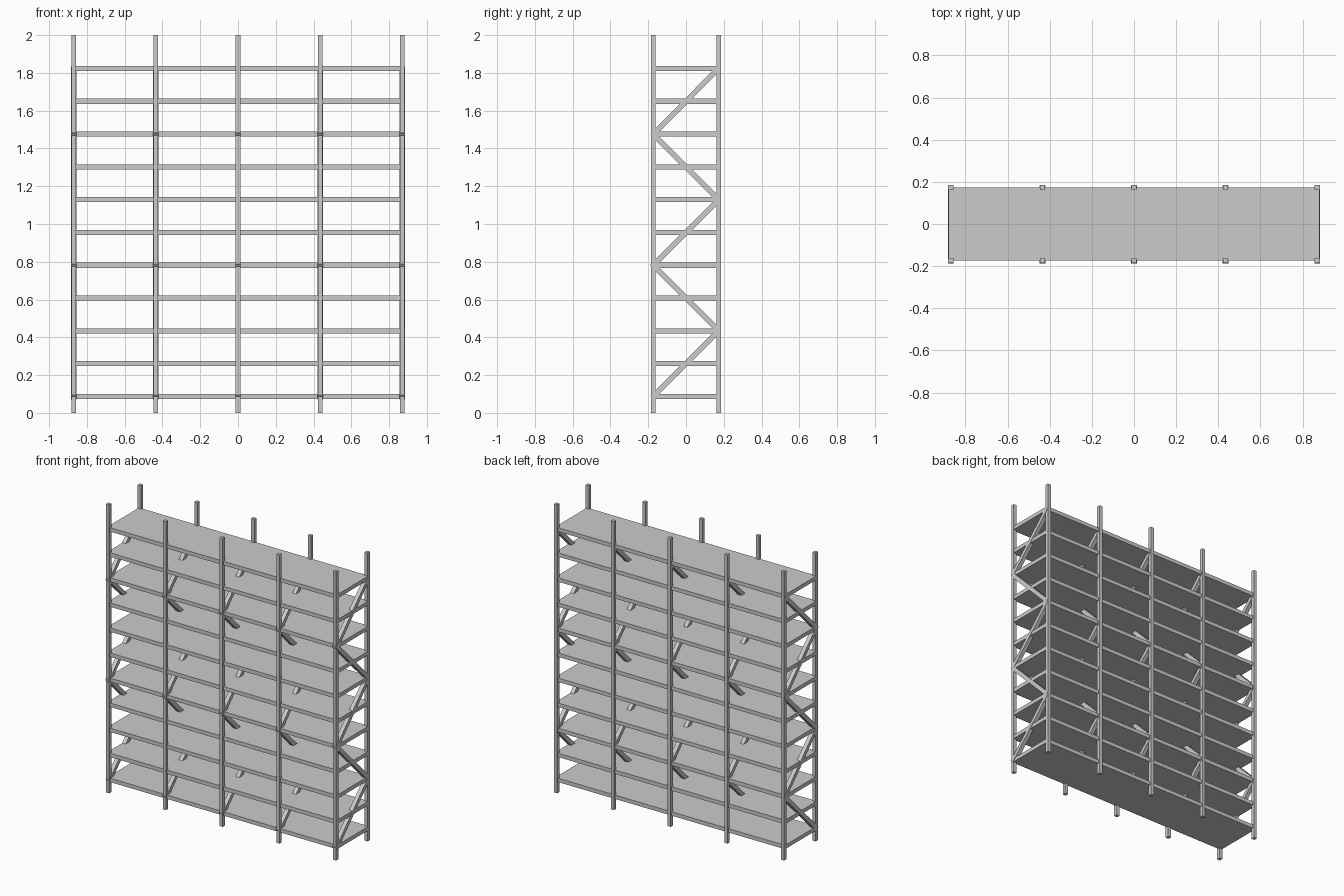
import bpy
from mathutils import Vector, Matrix

if "Cube" in bpy.data.objects:
    bpy.data.objects.remove(bpy.data.objects["Cube"])

POST_X = [-0.87, -0.435, 0.0, 0.435, 0.87]
POST_Y = 0.173
POST_W = 0.024
LEVELS = [0.0873 + 0.1736 * i for i in range(11)]


def box(name, center, size, tilt=None):
    """Box of the given size; tilt aligns its z axis with a direction."""
    bpy.ops.mesh.primitive_cube_add(size=1)
    ob = bpy.context.object
    ob.name = name
    rot = Matrix.Identity(4)
    if tilt is not None:
        rot = Vector((0, 0, 1)).rotation_difference(tilt).to_matrix().to_4x4()
    ob.data.transform(rot @ Matrix.Diagonal((*size, 1)))
    ob.location = center
    return ob


# Upright posts, front and back
for i, x in enumerate(POST_X):
    for side, y in (("front", -POST_Y), ("back", POST_Y)):
        box(f"{side}_post_{i + 1}", (x, y, 1.0), (POST_W, POST_W, 2.0))

# Full-width shelf boards
for i, z in enumerate(LEVELS):
    box(f"shelf_{i + 1}", (0, 0, z), (1.762, 0.348, 0.027))

# Zigzag braces between front and back posts, spanning two shelves each
EXTRA = 0.008
for i, x in enumerate(POST_X):
    for j in range(5):
        lo, hi = LEVELS[2 * j], LEVELS[2 * j + 2]
        front_z, back_z = (lo, hi) if j % 2 == 0 else (hi, lo)
        front = Vector((x, -POST_Y, front_z))
        back = Vector((x, POST_Y, back_z))
        d = (back - front).normalized()
        front -= d * EXTRA      # front ends poke slightly past the post
        box(f"brace_{i + 1}_{j + 1}", (front + back) / 2,
            (0.028, 0.028, (back - front).length), d)
